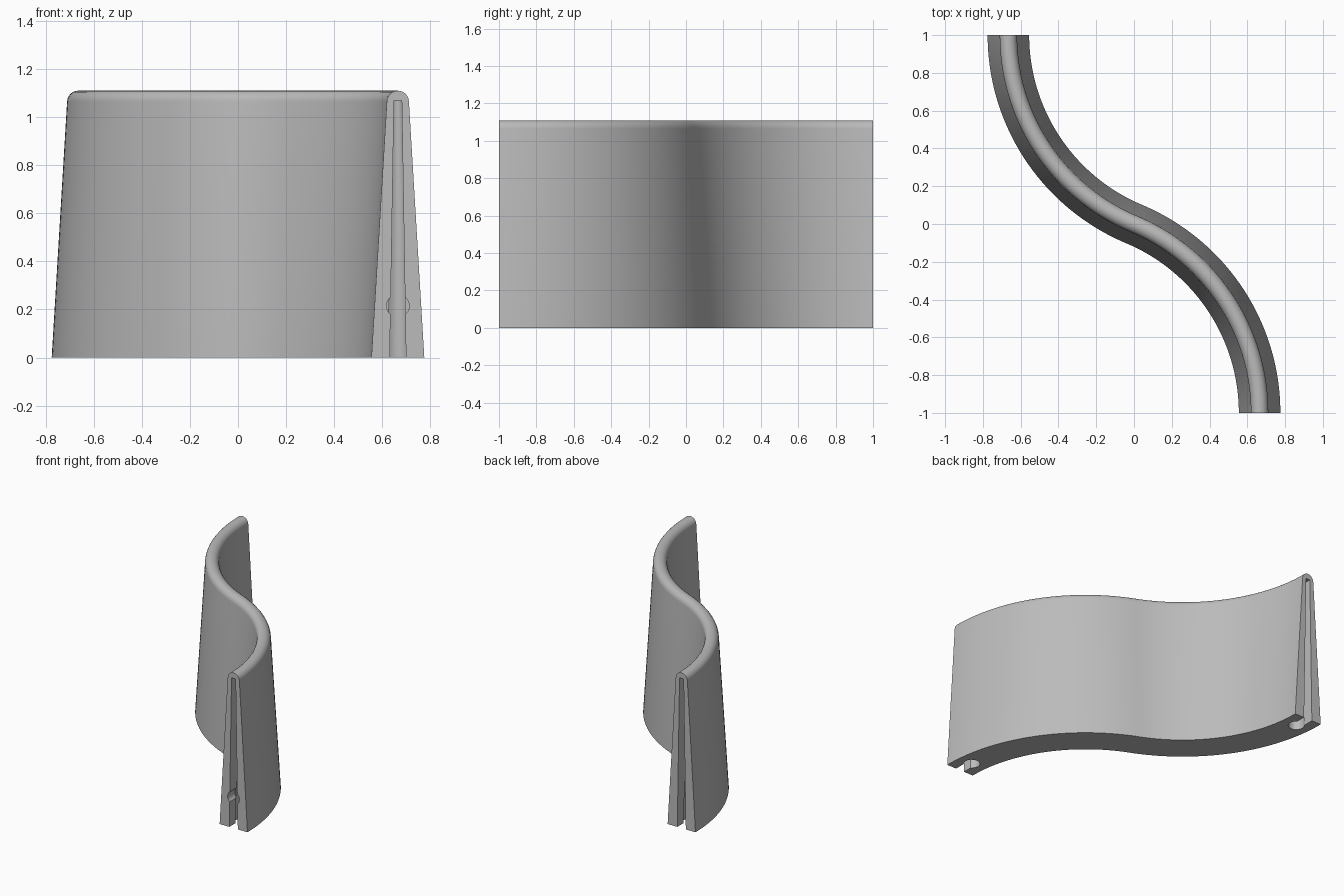
import bpy, bmesh
from math import sin, cos, pi, atan2
from mathutils import Matrix, Vector

cube = bpy.data.objects.get("Cube")
if cube:
    bpy.data.objects.remove(cube, do_unlink=True)

END_X = 0.665                              # centreline x at the wall ends
RADIUS = (END_X ** 2 + 1) / (2 * END_X)    # arc from the end to the middle
SWEEP = atan2(1, RADIUS - END_X)
TOP, HALF_TOP, HALF_BASE = 1.11, 0.046, 0.11
STEPS = 40

grey = bpy.data.materials.new("light_grey")
grey.use_nodes = True
grey.diffuse_color = (0.5, 0.5, 0.5, 1)
grey.node_tree.nodes["Principled BSDF"].inputs["Base Color"].default_value = grey.diffuse_color


def make_object(name, bm):
    bmesh.ops.recalc_face_normals(bm, faces=bm.faces)
    mesh = bpy.data.meshes.new(name)
    bm.to_mesh(mesh)
    bm.free()
    mesh.materials.append(grey)
    obj = bpy.data.objects.new(name, mesh)
    bpy.context.collection.objects.link(obj)
    return obj


def loft(bm, rings):
    """Skin closed rings of points and cap both ends."""
    rings = [[bm.verts.new(p) for p in ring] for ring in rings]
    for a, b in zip(rings, rings[1:]):
        for i in range(len(a)):
            j = (i + 1) % len(a)
            bm.faces.new((a[i], a[j], b[j], b[i]))
    bm.faces.new(rings[0])
    bm.faces.new(rings[-1])


# Tapered section with a rounded top
profile = [(-HALF_BASE, 0)]
for i in range(13):
    a = pi - pi * i / 12
    profile.append((HALF_TOP * cos(a), TOP - HALF_TOP + HALF_TOP * sin(a)))
profile.append((HALF_BASE, 0))

# S-shaped centreline: an arc, then the same arc turned half round
path = []
for i in range(STEPS + 1):
    a = SWEEP * i / STEPS
    out = Vector((cos(a), sin(a), 0))
    path.append((Vector((END_X - RADIUS, -1, 0)) + out * RADIUS, out))
path += [(-p, out) for p, out in reversed(path[:-1])]

bm = bmesh.new()
loft(bm, [[p + out * s + Vector((0, 0, z)) for s, z in profile] for p, out in path])
wall = make_object("curved_wall", bm)


def cut(name, bm, turn):
    """Subtract a cutter from the wall, turned to the chosen end."""
    bm.transform(Matrix.Rotation(turn, 4, "Z"))
    cutter = make_object(name, bm)
    cutter.hide_render = True
    mod = wall.modifiers.new(name, "BOOLEAN")
    mod.operation = "DIFFERENCE"
    mod.solver = "EXACT"
    mod.object = cutter
    bpy.context.view_layer.objects.active = wall
    bpy.ops.object.modifier_apply(modifier=name)
    bpy.data.objects.remove(cutter, do_unlink=True)


def ring(radius, y, z):
    return [(END_X - 0.005 + radius * cos(2 * pi * i / 16),
             y + radius * sin(2 * pi * i / 16), z) for i in range(16)]


def slab(half, z):
    return [(END_X + s * half, y, z) for s, y in ((-1, -1.1), (1, -1.1), (1, -0.88), (-1, -0.88))]


bpy.ops.object.select_all(action="DESELECT")
wall.select_set(True)
for side, turn in (("front", 0), ("back", pi)):
    # Tapered slot open at the end and the base
    bm = bmesh.new()
    loft(bm, [slab(0.034, -0.02), slab(0.016, 1.07)])
    cut(side + "_slot", bm, turn)
    # Wider round channel behind the slot
    bm = bmesh.new()
    loft(bm, [ring(0.055, -0.885, -0.02), ring(0.022, -0.885, 1.07)])
    cut(side + "_channel", bm, turn)
    # Round pin hole
    bm = bmesh.new()
    bmesh.ops.create_cone(bm, cap_ends=True, segments=24, radius1=0.047, radius2=0.047,
                          depth=0.2, matrix=Matrix.Translation((END_X, -1.02, 0.215))
                          @ Matrix.Rotation(pi / 2, 4, "X"))
    cut(side + "_pin_hole", bm, turn)

bpy.context.view_layer.objects.active = wall
bpy.ops.object.shade_smooth_by_angle(angle=0.6)
